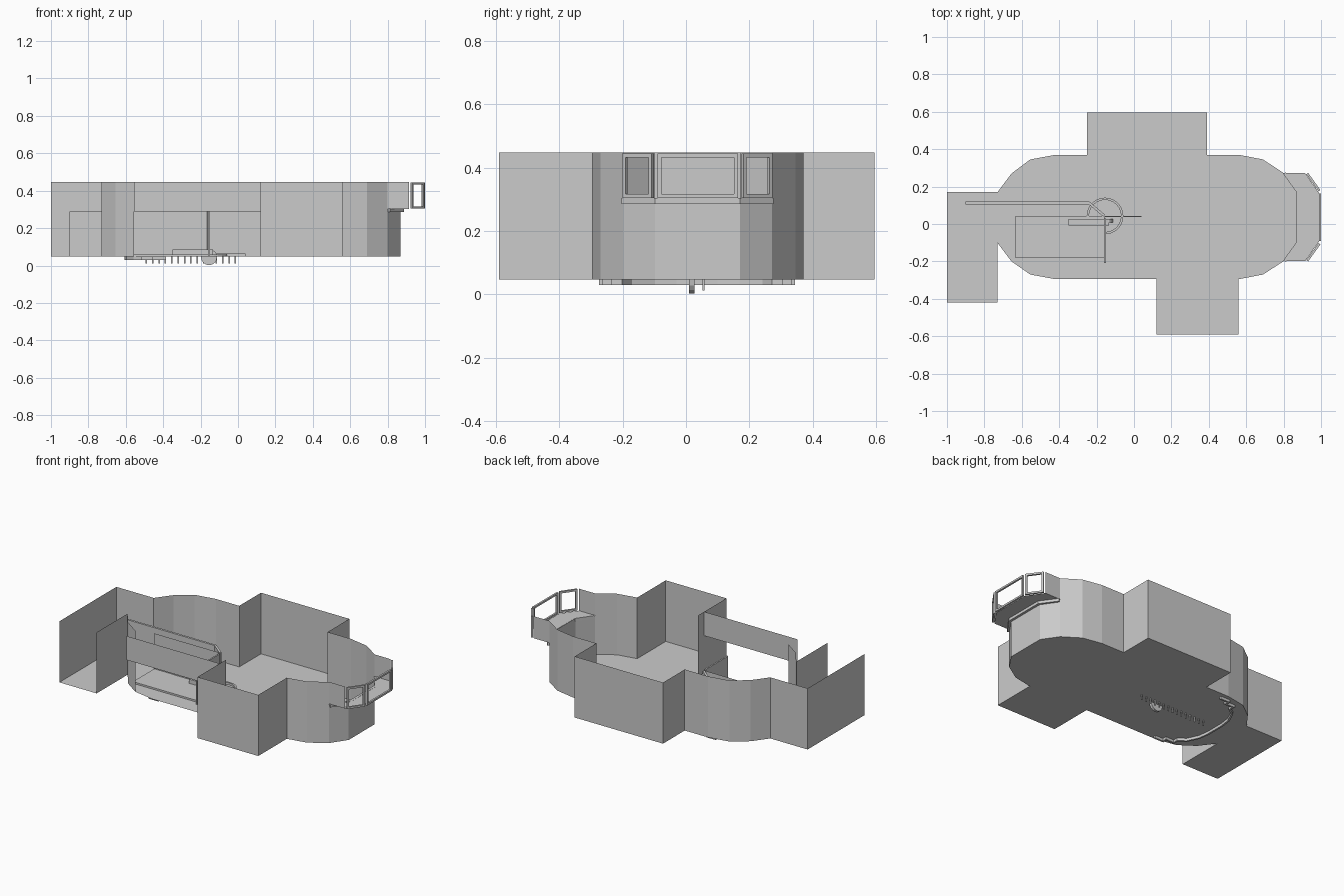
import bpy, math
from mathutils import Vector

if "Cube" in bpy.data.objects:
    bpy.data.objects.remove(bpy.data.objects["Cube"])

Z0, Z1, ZD = 0.047, 0.447, 0.29


def mesh(name, verts, faces):
    me = bpy.data.meshes.new(name)
    me.from_pydata(verts, [], faces)
    me.update()
    ob = bpy.data.objects.new(name, me)
    bpy.context.collection.objects.link(ob)
    return ob


def sheet(name, pts, z0, z1):
    """Upright sheet wall following a plan path."""
    n = len(pts)
    v = [(x, y, z) for z in (z0, z1) for x, y in pts]
    return mesh(name, v, [(i, i + 1, n + i + 1, n + i) for i in range(n - 1)])


def flat(name, pts, z):
    return mesh(name, [(x, y, z) for x, y in pts], [tuple(range(len(pts)))])


def strip(name, pts, z0, z1, t):
    """Rectangular bar swept along a plan path with mitred corners."""
    P = [Vector(p) for p in pts]
    left, right = [], []
    for i, p in enumerate(P):
        a = (p - P[i - 1]).normalized() if i else (P[1] - p).normalized()
        b = (P[i + 1] - p).normalized() if i < len(P) - 1 else a
        na, nb = Vector((-a.y, a.x)), Vector((-b.y, b.x))
        m = (na + nb).normalized()
        m = m * (t / 2 / max(m.dot(na), 0.3))
        left.append(p + m)
        right.append(p - m)
    n = len(P)
    v = [(q.x, q.y, z) for row, z in ((left, z0), (right, z0), (right, z1), (left, z1)) for q in row]
    f = [(k * n + i, k * n + i + 1, (k + 1) % 4 * n + i + 1, (k + 1) % 4 * n + i)
         for k in range(4) for i in range(n - 1)]
    f += [(0, n, 2 * n, 3 * n), (n - 1, 4 * n - 1, 3 * n - 1, 2 * n - 1)]
    return mesh(name, v, f)


def frame(name, a, b, z0, z1, t=0.012):
    """Open window frame between two plan points."""
    A, B = Vector(a), Vector(b)
    d = (B - A).normalized() * t
    strip(name + "_sill", [A, B], z0, z0 + t, t)
    strip(name + "_head", [A, B], z1 - t, z1, t)
    strip(name + "_jamb_a", [A, A + d], z0 + t, z1 - t, t)
    strip(name + "_jamb_b", [B - d, B], z0 + t, z1 - t, t)


# Plan outline pieces
back = [(-1, -.42), (-1, .17), (-.73, .17), (-.655, .27), (-.555, .345), (-.42, .37),
        (-.25, .37), (-.25, .595), (.39, .595), (.39, .37), (.56, .37), (.69, .345), (.80, .272)]
end = [(.80, .272), (.87, .17), (.87, -.097), (.80, -.199)]
front = [(.80, -.199), (.69, -.27), (.56, -.295), (.56, -.59), (.12, -.59), (.12, -.295)]
corner = [(-.555, -.27), (-.655, -.2), (-.73, -.1), (-.73, -.42)]

# Floor and main walls
flat("floor", (back + end[1:] + front[1:] + [(-.42, -.295)] + corner)[::-1], Z0)
sheet("back_wall", back, Z0, Z1)
sheet("front_wall", front, Z0, Z1)
sheet("corner_wall", corner, Z0, Z1)
sheet("end_wall_low", end, Z0, 0.3)
# Hanging wall over the wide front opening
sheet("opening_header", [(-.555, -.36), (.12, -.36)], ZD, Z1)

# Bay window at the right end
bay = [(.80, .272), (.915, .272), (.988, .168), (.988, -.095), (.915, -.199), (.80, -.199)]
flat("bay_floor", [(.80, .272), (.87, .17), (.87, -.097), (.80, -.199)] + bay[:0:-1][1:], 0.303)
strip("bay_ledge", [(.805, .272), (.88, .168), (.88, -.095), (.805, -.199)], 0.285, 0.304, 0.016)
sheet("bay_side_back", bay[:2], 0.303, Z1)
sheet("bay_side_front", bay[4:], 0.303, Z1)
frame("bay_window_back", (.926, .27), (.992, .178), 0.304, 0.444)
frame("bay_window_middle", (.994, .164), (.994, -.09), 0.304, 0.444)
frame("bay_window_front", (.992, -.105), (.926, -.197), 0.304, 0.444)

# Inner partitions
strip("long_partition", [(-.9, .112), (-.24, .112), (-.16, .045)], Z0, ZD, 0.014)
sheet("middle_partition", [(-.635, .04), (-.155, .04)], Z0, ZD)
strip("cross_partition", [(-.155, .03), (-.155, -.208)], Z0, ZD, 0.01)

# Low platform and step
low = [(-.635, -.18), (-.155, -.18), (-.155, .04), (-.635, .04)]
flat("platform_top", low, 0.058)
sheet("platform_edge", low + low[:1], Z0, 0.058)
strip("step", [(-.35, .01), (-.135, .01)], Z0, 0.085, 0.036)
strip("floor_rail", [(-.5, .041), (.04, .041)], Z0, 0.063, 0.006)

# Floor ring
ring = [(-.155 + .092 * math.cos(a), .043 + .092 * math.sin(a))
        for a in (2 * math.pi * i / 24 for i in range(25))]
strip("floor_ring", ring, Z0, 0.06, 0.012)

# Pegs beneath the floor
for i in range(15):
    x = -.49 + i * .034
    strip("peg_%d" % i, [(x - .004, .055), (x + .004, .055)], 0.012, Z0, 0.006)

# Round wheel partly below the floor
bpy.ops.mesh.primitive_cylinder_add(vertices=16, radius=.043, depth=.018,
                                    location=(-.155, .018, .045), rotation=(math.pi / 2, 0, 0))
bpy.context.object.name = "wheel"

# Stepped trim beneath the rounded left end, mirrored about its centre line
half = [(-.385, .338), (-.45, .338), (-.45, .31), (-.51, .31), (-.51, .275),
        (-.555, .245), (-.59, .17), (-.6, .1)]
path = half + [(x, .07 - y) for x, y in reversed(half)]
strip("under_trim", path, 0.03, Z0, 0.012)
